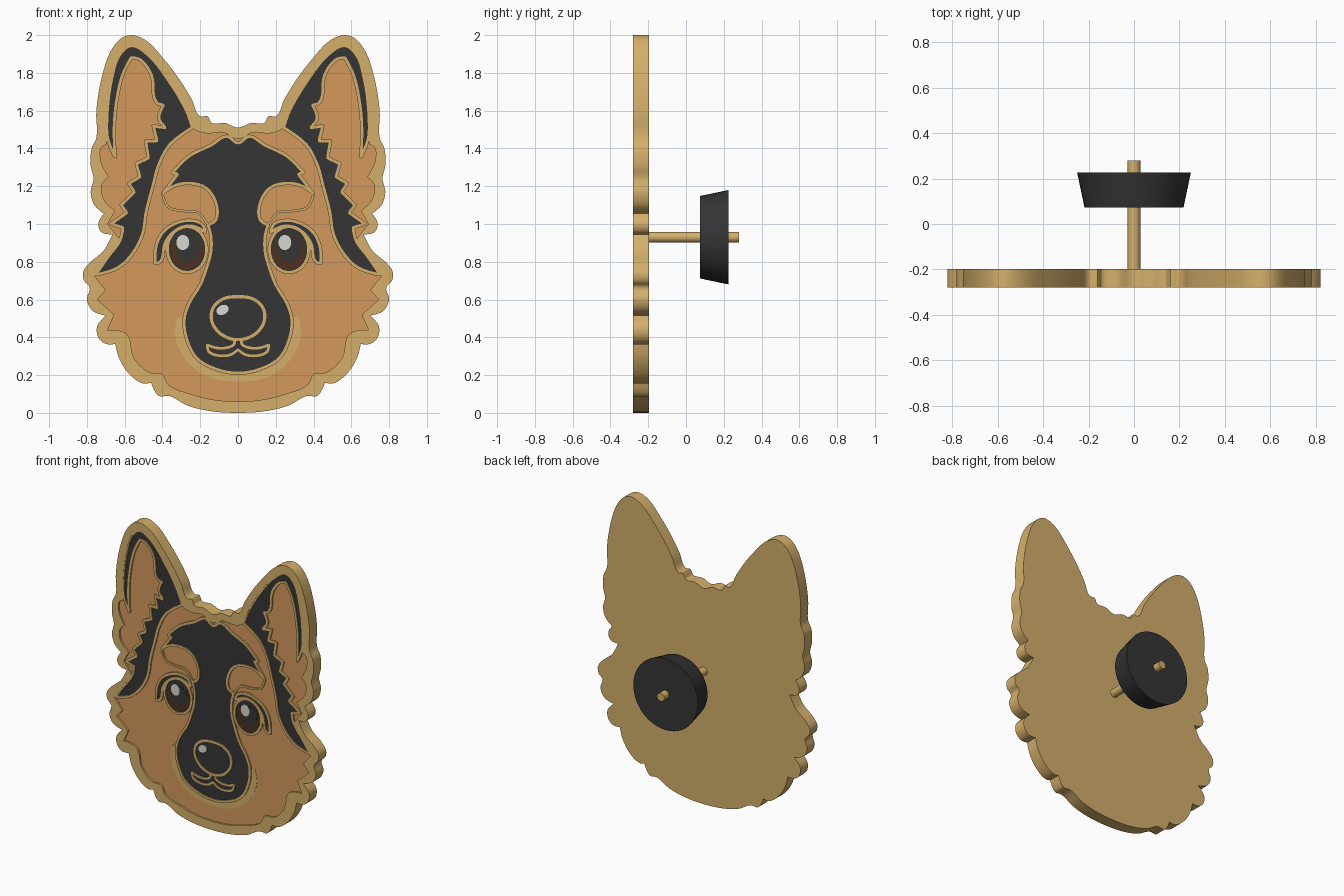
import bpy, bmesh, math
from mathutils import Vector

if "Cube" in bpy.data.objects:
    bpy.data.objects.remove(bpy.data.objects["Cube"])


def material(name, r, g, b):
    m = bpy.data.materials.new(name)
    m.diffuse_color = (r, g, b, 1)
    m.use_nodes = True
    m.node_tree.nodes["Principled BSDF"].inputs["Base Color"].default_value = m.diffuse_color
    return m


GOLD = material("gold metal", 0.66, 0.43, 0.147)
TAN = material("tan enamel", 0.66, 0.315, 0.107)
BLACK = material("black enamel", 0.035, 0.035, 0.035)
BROWN = material("brown enamel", 0.08, 0.03, 0.012)
WHITE = material("white enamel", 0.68, 0.68, 0.64)


def mirror(pts):
    return [(-x, z) for x, z in pts]


def both(half):
    """Close a left half outline with its mirror image."""
    return half + [(-x, z) for x, z in reversed(half) if abs(x) > 1e-6]


def smooth(pts, closed=True, steps=5, corner=65):
    """Rounded path through points, keeping sharp turns as corners."""
    p = [Vector(q) for q in pts]
    n = len(p)
    tang = []
    for i in range(n):
        if not closed and i in (0, n - 1):
            tang.append(Vector((0, 0)))
            continue
        a, b = p[i] - p[i - 1], p[(i + 1) % n] - p[i]
        sharp = a.angle(b) > math.radians(corner)
        tang.append(Vector((0, 0)) if sharp else (a.normalized() + b.normalized()).normalized())
    out = []
    for i in range(n if closed else n - 1):
        j = (i + 1) % n
        d = (p[j] - p[i]).length
        for k in range(steps):
            t = k / steps
            out.append(p[i] * (2*t**3 - 3*t*t + 1) + p[j] * (3*t*t - 2*t**3)
                       + tang[i] * d * (t**3 - 2*t*t + t) + tang[j] * d * (t**3 - t*t))
    if not closed:
        out.append(p[-1])
    return out


def ellipse(cx, cz, rx, rz, tilt=0, n=40):
    c, s = math.cos(tilt), math.sin(tilt)
    return [Vector((cx + rx*math.cos(a)*c - rz*math.sin(a)*s,
                    cz + rx*math.cos(a)*s + rz*math.sin(a)*c))
            for a in (2*math.pi*i/n for i in range(n))]


def plate(name, loops, front, back, mat):
    """Filled outline (further loops are holes) between two depths."""
    cu = bpy.data.curves.new(name, 'CURVE')
    cu.dimensions = '2D'
    cu.fill_mode = 'BOTH'
    cu.extrude = (back - front) / 2
    for loop in loops:
        sp = cu.splines.new('POLY')
        sp.points.add(len(loop) - 1)
        for pt, q in zip(sp.points, loop):
            pt.co = (q[0], q[1], 0, 1)
        sp.use_cyclic_u = True
    tmp = bpy.data.objects.new(name + "_curve", cu)
    bpy.context.collection.objects.link(tmp)
    dg = bpy.context.evaluated_depsgraph_get()
    me = bpy.data.meshes.new_from_object(tmp.evaluated_get(dg))
    bpy.data.objects.remove(tmp)
    bm = bmesh.new()
    bm.from_mesh(me)
    bmesh.ops.remove_doubles(bm, verts=bm.verts, dist=1e-5)
    for v in bm.verts:
        v.co = (v.co.x, (front + back) / 2 - v.co.z, v.co.y)
    bmesh.ops.recalc_face_normals(bm, faces=bm.faces)
    return finish(name, bm, mat, me)


def finish(name, bm, mat, me=None):
    me = me or bpy.data.meshes.new(name)
    bm.to_mesh(me)
    bm.free()
    me.materials.clear()
    me.materials.append(mat)
    ob = bpy.data.objects.new(name, me)
    bpy.context.collection.objects.link(ob)
    bpy.ops.object.select_all(action='DESELECT')
    ob.select_set(True)
    bpy.context.view_layer.objects.active = ob
    bpy.ops.object.shade_smooth_by_angle(angle=math.radians(30))
    return ob


def line(name, path, closed=True, width=0.017, front=-0.278, back=-0.266):
    """Raised metal line following a path."""
    bm = bmesh.new()
    n, rows = len(path), []
    for i, p in enumerate(path):
        a = path[i - 1] if closed or i else p
        b = path[(i + 1) % n] if closed or i < n - 1 else p
        t = (b - a).normalized()
        o = Vector((-t.y, t.x)) * width / 2
        rows.append([bm.verts.new((q.x, y, q.y)) for q, y in
                     ((p + o, back), (p + o, front), (p - o, front), (p - o, back))])
    for i in range(n if closed else n - 1):
        r, s = rows[i], rows[(i + 1) % n]
        for k in range(3):
            bm.faces.new((r[k], r[k+1], s[k+1], s[k]))
    bmesh.ops.recalc_face_normals(bm, faces=bm.faces)
    # front faces must look toward -y
    flip = sum(f.normal.y * f.calc_area() for f in bm.faces) > 0
    if flip:
        bmesh.ops.reverse_faces(bm, faces=bm.faces)
    return finish(name, bm, GOLD)


# Left half outline of the whole head, bottom to top
head = smooth(both([
    (0, 0), (-.15, .01), (-.27, .04), (-.365, .09), (-.42, .09), (-.46, .16),
    (-.50, .155), (-.57, .2), (-.63, .29), (-.65, .365), (-.70, .365), (-.74, .40),
    (-.745, .46), (-.70, .515), (-.77, .54), (-.80, .60), (-.785, .665), (-.815, .70),
    (-.82, .745), (-.79, .79), (-.71, .86), (-.665, .945), (-.72, .955), (-.74, 1.0),
    (-.71, 1.055), (-.76, 1.10), (-.78, 1.17), (-.765, 1.24), (-.78, 1.31), (-.775, 1.40),
    (-.75, 1.455), (-.75, 1.6), (-.71, 1.82), (-.665, 1.93), (-.615, 1.985), (-.56, 2.0),
    (-.485, 1.97), (-.39, 1.87), (-.31, 1.765), (-.245, 1.66), (-.2, 1.57), (-.16, 1.57),
    (-.14, 1.535), (-.07, 1.535), (0, 1.51)]))

# Left half outline of the recessed enamel field
field = smooth(both([
    (0, .06), (-.13, .07), (-.25, .1), (-.37, .15), (-.40, .205), (-.47, .215), (-.55, .29),
    (-.59, .42), (-.69, .44), (-.655, .52), (-.745, .60), (-.70, .65), (-.76, .725),
    (-.70, .81), (-.62, .91), (-.69, 1.0), (-.65, 1.07), (-.71, 1.13), (-.72, 1.21),
    (-.685, 1.25), (-.725, 1.33), (-.72, 1.41), (-.695, 1.42), (-.695, 1.55), (-.67, 1.765),
    (-.625, 1.9), (-.565, 1.945), (-.48, 1.9), (-.36, 1.75), (-.27, 1.595), (-.24, 1.51),
    (-.17, 1.48), (-.08, 1.485), (0, 1.45)]))

plate("base_plate", [head], -.266, -.197, GOLD)
plate("raised_rim", [head, field], -.28, -.266, GOLD)
plate("tan_field", [field], -.268, -.264, TAN)

# Black ear border running down the side of the face
ear = [(-.65, 1.35), (-.69, 1.45), (-.695, 1.55), (-.67, 1.765), (-.625, 1.9), (-.565, 1.945),
       (-.48, 1.9), (-.36, 1.75), (-.27, 1.595), (-.24, 1.51), (-.36, 1.42), (-.42, 1.31),
       (-.45, 1.2), (-.485, 1.065), (-.505, .945), (-.56, .84), (-.64, .765), (-.755, .73),
       (-.69, .825), (-.625, .915), (-.61, .98), (-.675, 1.0), (-.59, 1.06), (-.62, 1.10),
       (-.55, 1.17), (-.58, 1.215), (-.52, 1.25), (-.54, 1.32), (-.475, 1.35), (-.49, 1.44),
       (-.43, 1.44), (-.45, 1.52), (-.385, 1.51), (-.42, 1.56), (-.395, 1.63), (-.43, 1.64),
       (-.46, 1.79), (-.52, 1.87), (-.565, 1.88), (-.61, 1.79), (-.645, 1.63), (-.655, 1.5)]
lash = [(-.44, .79), (-.435, .88), (-.40, .955), (-.34, 1.0), (-.26, 1.02), (-.19, 1.0),
        (-.17, .955), (-.25, .99), (-.33, .965), (-.385, .9), (-.41, .8)]
for side, pts in (("left", lambda p: p), ("right", mirror)):
    for part, shape in (("ear_marking", ear), ("eyelid", lash)):
        path = smooth(pts(shape))
        plate(f"{side}_{part}", [path], -.271, -.266, BLACK)
        line(f"{side}_{part}_line", path)

# Thick metal crescent under the muzzle
plate("muzzle_crescent", [smooth(both([(0, .5), (-.27, .5), (-.32, .51), (-.335, .42), (-.29, .3),
                                       (-.18, .2), (0, .165)]))], -.270, -.266, GOLD)

# Black forehead and muzzle
mask = smooth(both([
    (0, 1.43), (-.06, 1.465), (-.14, 1.42), (-.26, 1.36), (-.35, 1.27), (-.32, 1.265), (-.40, 1.16),
    (-.35, 1.195), (-.27, 1.215), (-.17, 1.19), (-.115, 1.1), (-.12, 1.02), (-.16, .995),
    (-.145, .94), (-.145, .85), (-.17, .76), (-.2, .68), (-.26, .58), (-.285, .5),
    (-.275, .4), (-.22, .29), (-.1, .225), (0, .21)]))
plate("face_mask", [mask], -.271, -.266, BLACK)
line("face_mask_line", mask)

# Lower brow edge
for s, side in ((1, "left"), (-1, "right")):
    brow = [(-.40 * s, 1.16), (-.37 * s, 1.09), (-.30 * s, 1.07), (-.21 * s, 1.06), (-.16 * s, .995)]
    line(f"{side}_brow_line", smooth(brow, False), False, 0.013)

# Eyes: both highlights sit toward the same side
for s, side in ((-1, "left"), (1, "right")):
    cx = .27 * s
    rim = ellipse(cx, .865, .105, .122)
    plate(f"{side}_eye", [rim], -.272, -.266, BLACK)
    line(f"{side}_eye_line", rim)
    plate(f"{side}_iris", [ellipse(cx, .85, .085, .088)], -.273, -.270, BROWN)
    plate(f"{side}_pupil", [ellipse(cx + .005, .868, .062, .068)], -.274, -.271, BLACK)
    plate(f"{side}_eye_highlight", [ellipse(cx - .022, .902, .034, .04)], -.2755, -.272, WHITE)

# Nose and mouth
nose = smooth(both([(0, .615), (-.075, .605), (-.13, .56), (-.14, .49), (-.1, .425), (-.04, .393), (0, .388)]))
line("nose_line", nose)
plate("nose_highlight", [ellipse(-.082, .545, .034, .025, .5)], -.2745, -.270, WHITE)
mouth = smooth(both([(0, .335), (-.04, .308), (-.10, .303), (-.155, .325), (-.163, .36),
                     (-.12, .345), (-.06, .345), (-.02, .365), (-.02, .39)]))
line("mouth_line", mouth, True, 0.014)


# Pin post and rubber clutch on the back
def cylinder(name, r_front, r_back, y0, y1, mat):
    bm = bmesh.new()
    bmesh.ops.create_cone(bm, cap_ends=True, segments=48, radius1=r_back, radius2=r_front, depth=y1 - y0)
    for v in bm.verts:
        v.co = (v.co.x, (y0 + y1) / 2 - v.co.z, v.co.y + .93)
    return finish(name, bm, mat)


cylinder("pin_post", .028, .028, -.2, .28, GOLD)
cylinder("rubber_clutch", .218, .25, .073, .226, BLACK)
